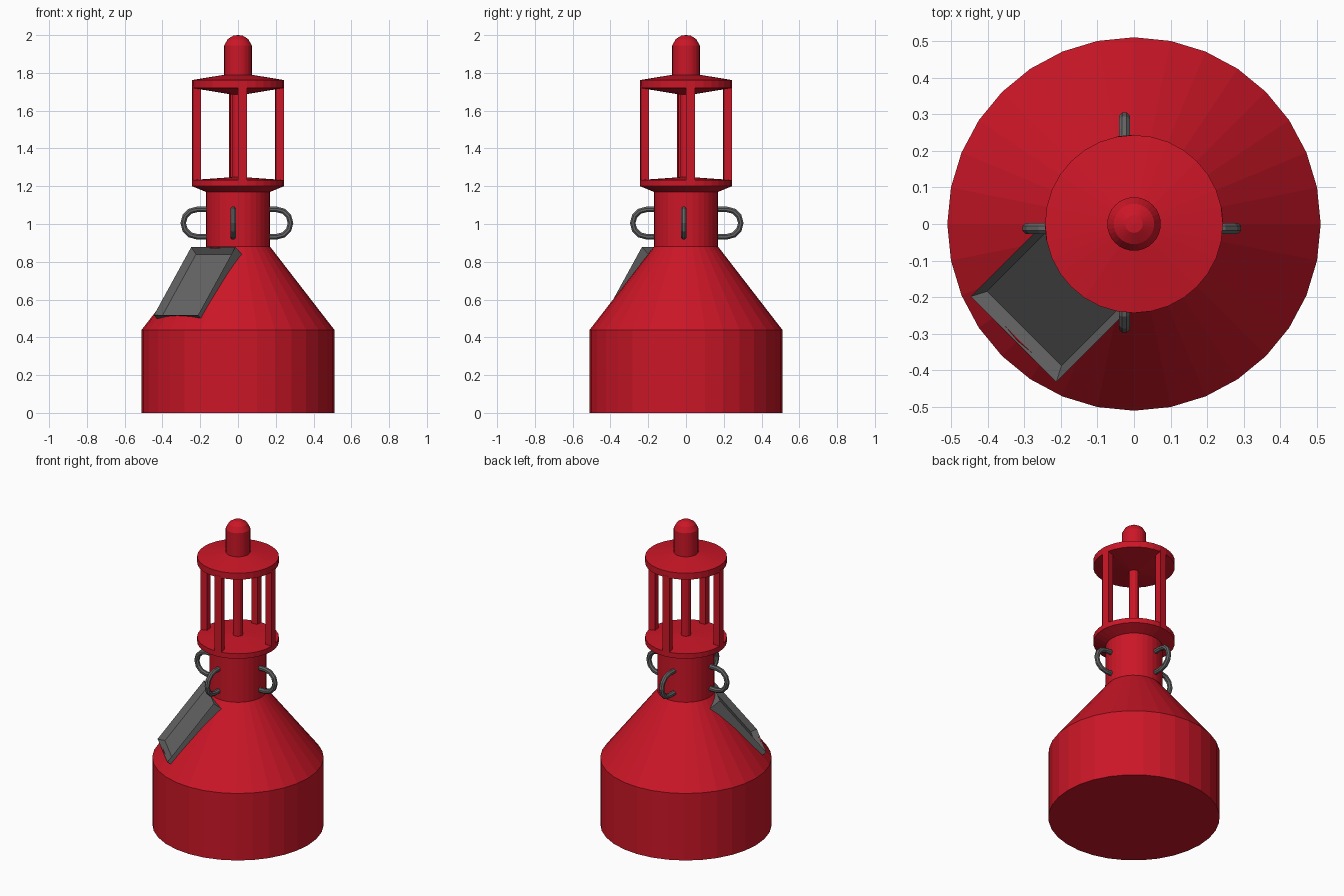
import bpy, bmesh
from math import sin, cos, pi, sqrt, radians
from mathutils import Vector, Matrix

if "Cube" in bpy.data.objects:
    bpy.data.objects.remove(bpy.data.objects["Cube"])

SIDES = 32


def material(name, rgb):
    m = bpy.data.materials.new(name)
    m.diffuse_color = (*rgb, 1)
    m.use_nodes = True
    m.node_tree.nodes["Principled BSDF"].inputs["Base Color"].default_value = m.diffuse_color
    return m


RED = material("red_paint", (0.6, 0.008, 0.02))
GREY = material("dark_grey", (0.13, 0.13, 0.13))


def finish(bm, name, mat):
    bmesh.ops.recalc_face_normals(bm, faces=bm.faces)
    me = bpy.data.meshes.new(name)
    bm.to_mesh(me)
    bm.free()
    ob = bpy.data.objects.new(name, me)
    bpy.context.collection.objects.link(ob)
    if mat:
        me.materials.append(mat)
    return ob


def lathe(name, profile, mat, sides=SIDES):
    """Closed solid from (radius, z) points that start and end on the axis."""
    bm = bmesh.new()
    rings = []
    for r, z in profile:
        n = 1 if r == 0 else sides
        rings.append([bm.verts.new((r * cos(2 * pi * i / sides), r * sin(2 * pi * i / sides), z))
                      for i in range(n)])
    for a, b in zip(rings, rings[1:]):
        for i in range(sides):
            j = (i + 1) % sides
            loop = [a[i % len(a)], a[j % len(a)], b[j % len(b)], b[i % len(b)]]
            bm.faces.new(list(dict.fromkeys(loop)))
    return finish(bm, name, mat)


# hull, neck and lower flange
hull = lathe("hull", [(0, 0), (0.51, 0), (0.51, 0.44), (0.17, 0.88), (0.17, 1.17),
                      (0.243, 1.20), (0.243, 1.233), (0, 1.25)], RED)

# lantern roof with domed cap
lathe("lantern_roof", [(0, 1.68), (0.243, 1.72), (0.243, 1.762), (0.073, 1.79), (0.073, 1.945),
                       (0.055, 1.978), (0.024, 1.998), (0, 2.0)], RED)

# central lamp post
lathe("lamp_post", [(0, 1.23), (0.03, 1.23), (0.03, 1.70), (0, 1.70)], RED, 12)

# four cage posts, each one facet of the flange wide
step = 2 * pi / SIDES
for k in range(4):
    bm = bmesh.new()
    a0, a1 = k * pi / 2, k * pi / 2 + step
    base = [bm.verts.new((r * cos(a), r * sin(a), 1.20))
            for r, a in ((0.2, a0), (0.244, a0), (0.244, a1), (0.2, a1))]
    face = bm.faces.new(base)
    ext = bmesh.ops.extrude_face_region(bm, geom=[face])["geom"]
    bmesh.ops.translate(bm, vec=(0, 0, 0.53), verts=[v for v in ext if isinstance(v, bmesh.types.BMVert)])
    finish(bm, f"cage_post_{k + 1}", RED)


# lifting eyes: tube swept along a U-shaped path
def lifting_eye(name, angle, centre):
    h, r, n = 0.072, 0.016, 8
    path = [(0.12, h)] + [(0.218 + h * sin(radians(t)), h * cos(radians(t)))
                          for t in range(0, 181, 30)] + [(0.12, -h)]
    pts = [Vector((x, 0, z)) for x, z in path]
    bm = bmesh.new()
    rings = []
    for i, p in enumerate(pts):
        tan = (pts[min(i + 1, len(pts) - 1)] - pts[max(i - 1, 0)]).normalized()
        side = Vector((0, 1, 0))
        out = tan.cross(side)
        rings.append([bm.verts.new(p + r * (cos(2 * pi * (j + 0.5) / n) * side
                                            + sin(2 * pi * (j + 0.5) / n) * out)) for j in range(n)])
    for a, b in zip(rings, rings[1:]):
        for j in range(n):
            bm.faces.new((a[j], a[(j + 1) % n], b[(j + 1) % n], b[j]))
    bm.faces.new(rings[0])
    bm.faces.new(rings[-1])
    bm.transform(Matrix.Translation((*centre, 1.005)) @ Matrix.Rotation(angle, 4, 'Z'))
    finish(bm, name, GREY)


lifting_eye("lifting_eye_right", 0, (-0.012, -0.012))
lifting_eye("lifting_eye_back", pi / 2, (-0.026, 0))
lifting_eye("lifting_eye_left", pi, (0, -0.012))
lifting_eye("lifting_eye_front", -pi / 2, (-0.026, 0.008))

# solar panel frame of reference: across, up the slope, outward
s = 1 / sqrt(2)
d = Vector((-s, -s, 0))
across = Vector((s, -s, 0))
low, high = d * 0.455 + Vector((0, 0, 0.517)), d * 0.175 + Vector((0, 0, 0.878))
up = (high - low).normalized()
out = across.cross(up)
mid = (low + high) / 2 - across * 0.01
frame = Matrix((across, up, out)).transposed().to_4x4()
frame.translation = mid
length = (high - low).length


def panel_box(w, l, z0, z1):
    bm = bmesh.new()
    bmesh.ops.create_cube(bm, size=1, matrix=Matrix.Translation((0, 0, (z0 + z1) / 2))
                          @ Matrix.Diagonal((w, l, z1 - z0, 1)))
    bm.faces.ensure_lookup_table()
    return bm


# panel: box with inset, recessed face
bm = panel_box(0.33, length, -0.09, 0)
top = max(bm.faces, key=lambda f: f.calc_center_median().z)
bmesh.ops.inset_region(bm, faces=[top], thickness=0.03)
bmesh.ops.translate(bm, vec=(0, 0, -0.035), verts=top.verts)
bm.transform(frame)
finish(bm, "solar_panel", GREY)

# pocket in the hull for the panel
bm = panel_box(0.32, length - 0.01, -0.08, 0.1)
bm.transform(frame)
cutter = finish(bm, "panel_pocket_cutter", None)
cutter.hide_render = True
cutter.hide_viewport = True
mod = hull.modifiers.new("panel_pocket", 'BOOLEAN')
mod.operation = 'DIFFERENCE'
mod.solver = 'EXACT'
mod.object = cutter
